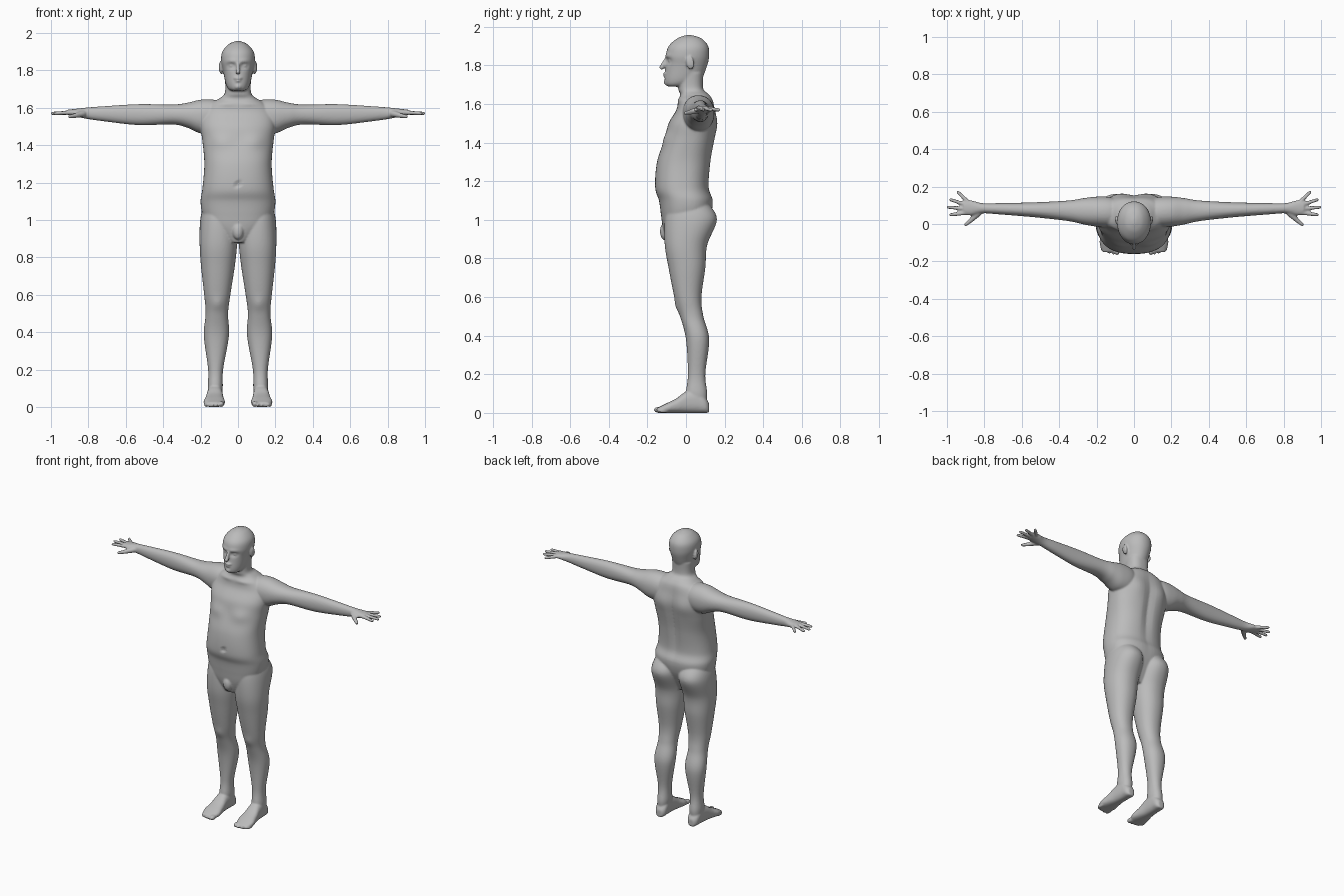
import bpy
import bmesh
from math import sin, cos, tau, exp, copysign
from mathutils import Vector, Matrix

cube = bpy.data.objects.get("Cube")
if cube:
    bpy.data.objects.remove(cube)

grey = (.5, .5, .5, 1)
skin = bpy.data.materials.new("plain grey")
skin.use_nodes = True
skin.diffuse_color = grey
skin.node_tree.nodes["Principled BSDF"].inputs["Base Color"].default_value = grey

bm = bmesh.new()


def spline(rows, steps):
    """Smoothly fill in extra sections between the given ones."""
    result = []
    padded = [rows[0], *rows, rows[-1]]
    for before, start, end, after in zip(padded, padded[1:], padded[2:], padded[3:]):
        for step in range(steps):
            t = step / steps
            section = []
            for a, b, c, d in zip(before, start, end, after):
                leave, arrive = (c - a) / 2, (d - b) / 2
                rise = c - b
                section.append(b + leave * t
                               + (3 * rise - 2 * leave - arrive) * t ** 2
                               + (leave + arrive - 2 * rise) * t ** 3)
            result.append(section)
    result.append(rows[-1])
    return result


def loft(axis, rows, side=1, power=.92, count=64, steps=8):
    """Closed skin through ovals: position, then low and high on the other two axes."""
    first, second = [other for other in range(3) if other != axis]
    rings = []
    for position, low_a, high_a, low_b, high_b in spline(rows, steps):
        ring = []
        for index in range(count):
            across, along = cos(tau * index / count), sin(tau * index / count)
            across = copysign(abs(across) ** power, across)
            along = copysign(abs(along) ** power, along)
            point = Vector()
            point[axis] = position
            point[first] = (low_a + high_a + (high_a - low_a) * across) / 2
            point[second] = (low_b + high_b + (high_b - low_b) * along) / 2
            point.x *= side
            ring.append(bm.verts.new(point))
        rings.append(ring)
    for lower, upper in zip(rings, rings[1:]):
        for index in range(count):
            bm.faces.new((lower[index - 1], lower[index], upper[index], upper[index - 1]))
    bm.faces.new(rings[0])
    bm.faces.new(rings[-1])
    return [vert for ring in rings for vert in ring]


def sculpt(verts, facing, x, z, wide, tall, height):
    """Raise or sink a soft patch on the front or back, alike on both sides."""
    for vert in verts:
        if (vert.co.y - .03) * facing > 0:
            gap_x = (abs(vert.co.x) - x) / wide
            gap_z = (vert.co.z - z) / tall
            vert.co.y += facing * height * exp(-gap_x ** 2 - gap_z ** 2)


def ball(centre, radii, tilt=0):
    place = Matrix.Translation(centre) @ Matrix.Rotation(tilt, 4, 'X')
    bmesh.ops.create_uvsphere(bm, u_segments=20, v_segments=12, radius=1,
                              matrix=place @ Matrix.Diagonal((*radii, 1)))


def digit(start, end, start_radius, end_radius):
    """Tapered rod with rounded ends."""
    start, end = Vector(start), Vector(end)
    span = end - start
    turn = span.to_track_quat('Z', 'Y').to_matrix().to_4x4()
    bmesh.ops.create_cone(bm, cap_ends=True, segments=20, depth=span.length,
                          radius1=start_radius, radius2=end_radius,
                          matrix=Matrix.Translation((start + end) / 2) @ turn)
    ball(start, [start_radius] * 3)
    ball(end, [end_radius] * 3)


FRONT, BACK = -1, 1

# Torso and neck: height, half width, front, back
torso_profile = (
    (.88, .05, -.1, .06), (.96, .16, -.12, .1), (1.03, .19, -.13, .13),
    (1.1, .2, -.14, .14), (1.17, .19, -.16, .12), (1.3, .18, -.15, .13),
    (1.42, .19, -.11, .15), (1.5, .2, -.09, .16), (1.57, .19, -.05, .15),
    (1.62, .15, -.04, .14), (1.65, .1, -.03, .12), (1.68, .07, -.04, .09),
    (1.76, .07, -.04, .09))
torso = loft(2, [(height, -half, half, front, back)
                 for height, half, front, back in torso_profile], power=.84)
spine, navel, chest, shoulder_blade, collarbone = (
    (BACK, 0, 1.36, .03, .2, -.014), (FRONT, 0, 1.19, .01, .01, -.016),
    (FRONT, .09, 1.42, .06, .04, .012), (BACK, .09, 1.5, .05, .07, .008),
    (FRONT, .06, 1.62, .05, .01, .005))
for patch in (spine, navel, chest, shoulder_blade, collarbone):
    sculpt(torso, *patch)
ball((0, -.11, .94), (.03, .025, .045))

# Head: height, half width, front, back
head_profile = (
    (1.69, .03, -.09, 0), (1.7, .05, -.105, .03), (1.73, .066, -.11, .08),
    (1.8, .08, -.104, .11), (1.85, .09, -.104, .12), (1.9, .084, -.09, .115),
    (1.94, .05, -.045, .08), (1.957, .01, 0, .03))
head = loft(2, [(height, -half, half, front, back)
                for height, half, front, back in head_profile], power=.95)
eye_socket, brow = (FRONT, .034, 1.824, .02, .014, -.016), (FRONT, .034, 1.85, .03, .01, .006)
for patch in (eye_socket, brow):
    sculpt(head, *patch)
nose_bridge, nose_tip = (0, -.103, 1.835), (0, -.125, 1.79)
digit(nose_bridge, nose_tip, .008, .013)
upper_lip, lower_lip, chin = (0, -.103, 1.758), (0, -.1, 1.744), (0, -.1, 1.713)
ball(upper_lip, (.025, .018, .006))
ball(lower_lip, (.02, .018, .007))
ball(chin, (.02, .016, .015))

# Arm: distance out, half depth, half height
arm_profile = (
    (.06, .06, .06), (.13, .08, .09), (.2, .08, .09), (.27, .07, .067),
    (.35, .055, .053), (.53, .04, .056), (.72, .03, .04), (.81, .027, .03),
    (.87, .04, .02), (.91, .037, .014))

# Leg: height, half width, front, back
leg_profile = (
    (.03, .03, .02, .1), (.1, .04, 0, .11), (.2, .04, .01, .1),
    (.38, .067, 0, .12), (.5, .06, -.03, .09), (.6, .07, -.06, .08),
    (.75, .09, -.09, .1), (.87, .1, -.11, .11), (1, .1, -.11, .16),
    (1.08, .08, -.09, .12), (1.12, .05, -.05, .08))

# Foot: depth position, half width, instep height
foot_profile = (
    (-.15, .04, .025), (-.1, .057, .05), (-.05, .05, .075), (0, .043, .11),
    (.06, .04, .12), (.1, .036, .08), (.12, .02, .05))


def arm_section(out, depth, height):
    middle_y = .06 + .03 * out
    middle_z = 1.58 - .3 * height
    return (out, middle_y - depth, middle_y + depth, middle_z - height, middle_z + height)


def leg_section(height, half, front, back):
    middle = .124 - .022 * height
    return height, middle - half, middle + half, front, back


def foot_section(depth, half, top):
    middle = .124 - .03 * depth
    return depth, middle - half, middle + half, 0, top


for side in (1, -1):
    # Eye and ear
    ball((side * .033, -.078, 1.824), (.015, .014, .011))
    ball((side * .09, .02, 1.812), (.011, .02, .034), .2)
    ball((side * .097, .03, 1.817), (.006, .011, .03), .2)

    # Arm and palm
    loft(0, [arm_section(*row) for row in arm_profile], side)

    # Four spread fingers, the second longest, then the bent thumb
    for number in range(4):
        reach = .993 - .013 * (number - 1) ** 2
        knuckle = (side * .89, .06 + .02 * number, 1.575)
        fingertip = (side * reach, .05 + .04 * number, 1.57)
        digit(knuckle, fingertip, .012, .009)
    thumb_root = (side * .83, .06, 1.568)
    thumb_joint = (side * .87, .022, 1.558)
    thumb_tip = (side * .9, -.004, 1.553)
    digit(thumb_root, thumb_joint, .018, .013)
    digit(thumb_joint, thumb_tip, .013, .009)

    # Leg with kneecap
    leg = loft(2, [leg_section(*row) for row in leg_profile], side)
    sculpt(leg, FRONT, .11, .55, .03, .035, .008)

    # Foot and toes, the inner toe largest
    loft(1, [foot_section(*row) for row in foot_profile], side, power=.8)
    for number in range(5):
        size = .011 if number else .016
        ball((side * (.09 + .02 * number), -.14 + .0015 * number ** 2, size),
             (size, .027, size))

# Join every form into one continuous smooth skin
bmesh.ops.recalc_face_normals(bm, faces=bm.faces)
mesh = bpy.data.meshes.new("body")
bm.to_mesh(mesh)
bm.free()
mesh.materials.append(skin)
body = bpy.data.objects.new("body", mesh)
bpy.context.collection.objects.link(body)
blend = body.modifiers.new("blend forms", 'REMESH')
blend.mode = 'VOXEL'
blend.voxel_size = .0055
blend.use_smooth_shade = True
soften = body.modifiers.new("soften", 'SMOOTH')
soften.factor = .5
soften.iterations = 5
